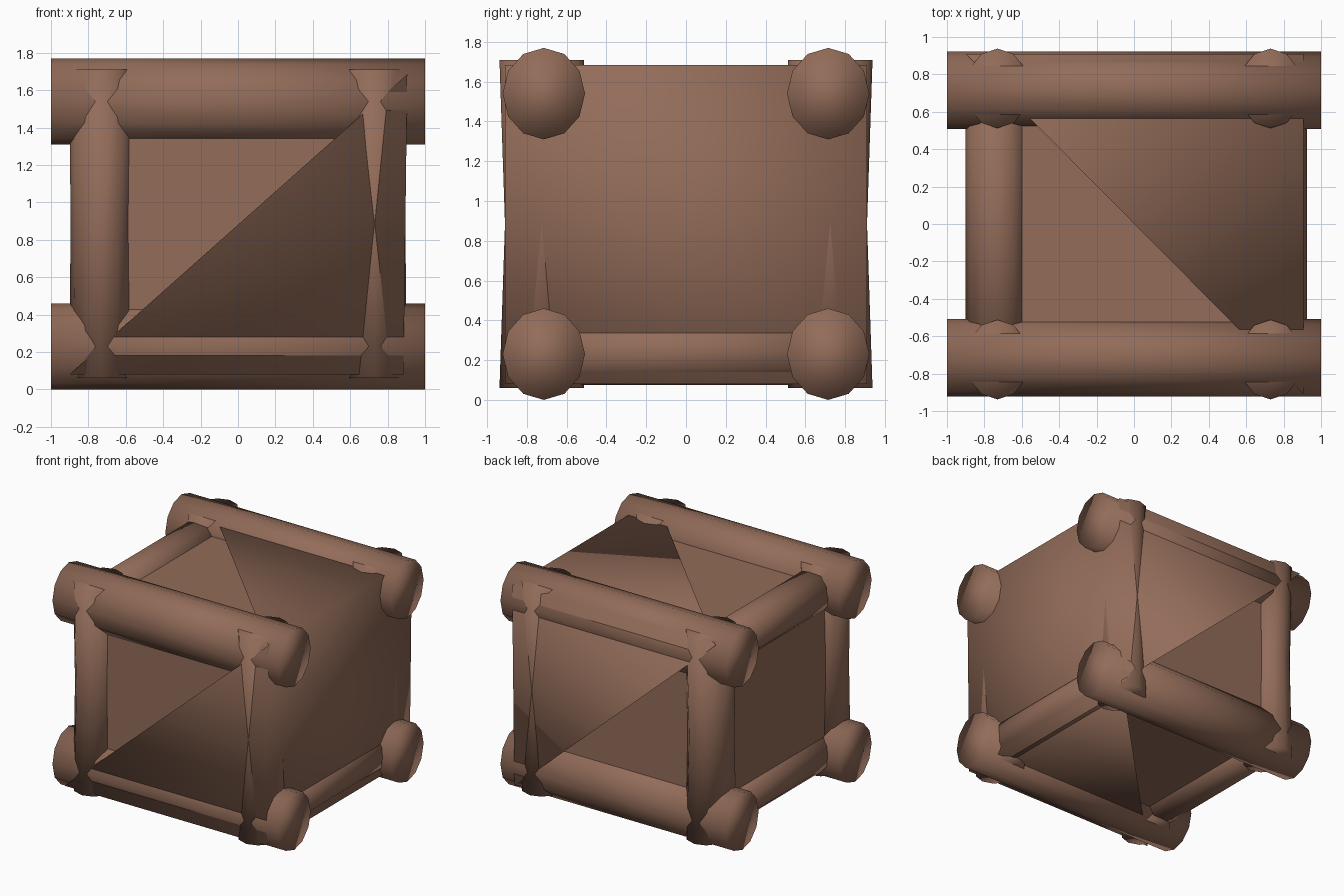
import bpy, bmesh, math
from mathutils import Vector

if "Cube" in bpy.data.objects:
    bpy.data.objects.remove(bpy.data.objects["Cube"])

wood = bpy.data.materials.new("brown_wood")
wood.diffuse_color = (0.29, 0.15, 0.10, 1)
wood.use_nodes = True
wood.node_tree.nodes["Principled BSDF"].inputs["Base Color"].default_value = wood.diffuse_color


def make(name, verts, faces, smooth):
    me = bpy.data.meshes.new(name)
    me.from_pydata(verts, [], faces)
    me.materials.append(wood)
    for p in me.polygons:
        p.use_smooth = smooth
    ob = bpy.data.objects.new(name, me)
    bpy.context.collection.objects.link(ob)
    return ob


def log(name, centre, axis, half, ra, rb, waist=(1, 1), sides=12):
    """Log along an axis; ra, rb are radii on the two other axes, waist narrows the middle."""
    others = [i for i in range(3) if i != axis]
    verts, faces = [], []
    for t, (ka, kb) in ((-half, (1, 1)), (0, waist), (half, (1, 1))):
        for i in range(sides):
            a = 2 * math.pi * i / sides
            v = Vector(centre)
            v[axis] += t
            v[others[0]] += ra * ka * math.cos(a)
            v[others[1]] += rb * kb * math.sin(a)
            verts.append(v)
    for r in range(2):
        for i in range(sides):
            j = (i + 1) % sides
            faces.append((r * sides + i, r * sides + j, (r + 1) * sides + j, (r + 1) * sides + i))
    faces.append(tuple(range(sides))[::-1])
    faces.append(tuple(range(2 * sides, 3 * sides)))
    ob = make(name, verts, faces, True)
    bm = bmesh.new()
    bm.from_mesh(ob.data)
    bmesh.ops.recalc_face_normals(bm, faces=bm.faces)
    bm.to_mesh(ob.data)
    bm.free()


# Frame logs: long rails, cross rails and posts
for s in (-1, 1):
    side = "front" if s < 0 else "back"
    hand = "left" if s < 0 else "right"
    for z, level in ((0.23, "bottom"), (1.54, "top")):
        log(f"{side}_{level}_rail", (0, s * 0.715, z), 0, 1.0, 0.207, 0.23)
        x = 0.76 if (s > 0 and z < 1) else s * 0.735
        log(f"{hand}_{level}_cross_rail", (x, 0, 0.24 if z < 1 else 1.52), 1, 0.8, 0.165, 0.165)
    for x in (-1, 1):
        post = "left" if x < 0 else "right"
        log(f"{side}_{post}_post", (x * 0.73, s * 0.725, 0.885), 2, 0.825, 0.172, 0.213, (0.96, 0.87))

# Inner box panels
X, Y, Z0, Z1 = 0.83, 0.82, 0.15, 1.61
box = [(x, y, z) for z in (Z0, Z1) for x, y in ((-X, -Y), (X, -Y), (X, Y), (-X, Y))]
make("inner_box", box, [(3, 2, 1, 0), (4, 5, 6, 7), (0, 1, 5, 4), (1, 2, 6, 5), (2, 3, 7, 6), (3, 0, 4, 7)], False)

# Outer boarding: full right side, with triangles on the neighbouring sides
outer = [(-0.9, -0.91, 0.08), (0.885, -0.91, 0.08), (0.885, 0.91, 0.08),
         (0.905, -0.91, 1.685), (0.905, 0.91, 1.685), (-0.9, 0.91, 1.685)]
make("outer_boarding", outer,
     [(0, 1, 3), (1, 2, 3), (2, 4, 3), (3, 4, 5), (2, 5, 4), (0, 2, 1)], True)
